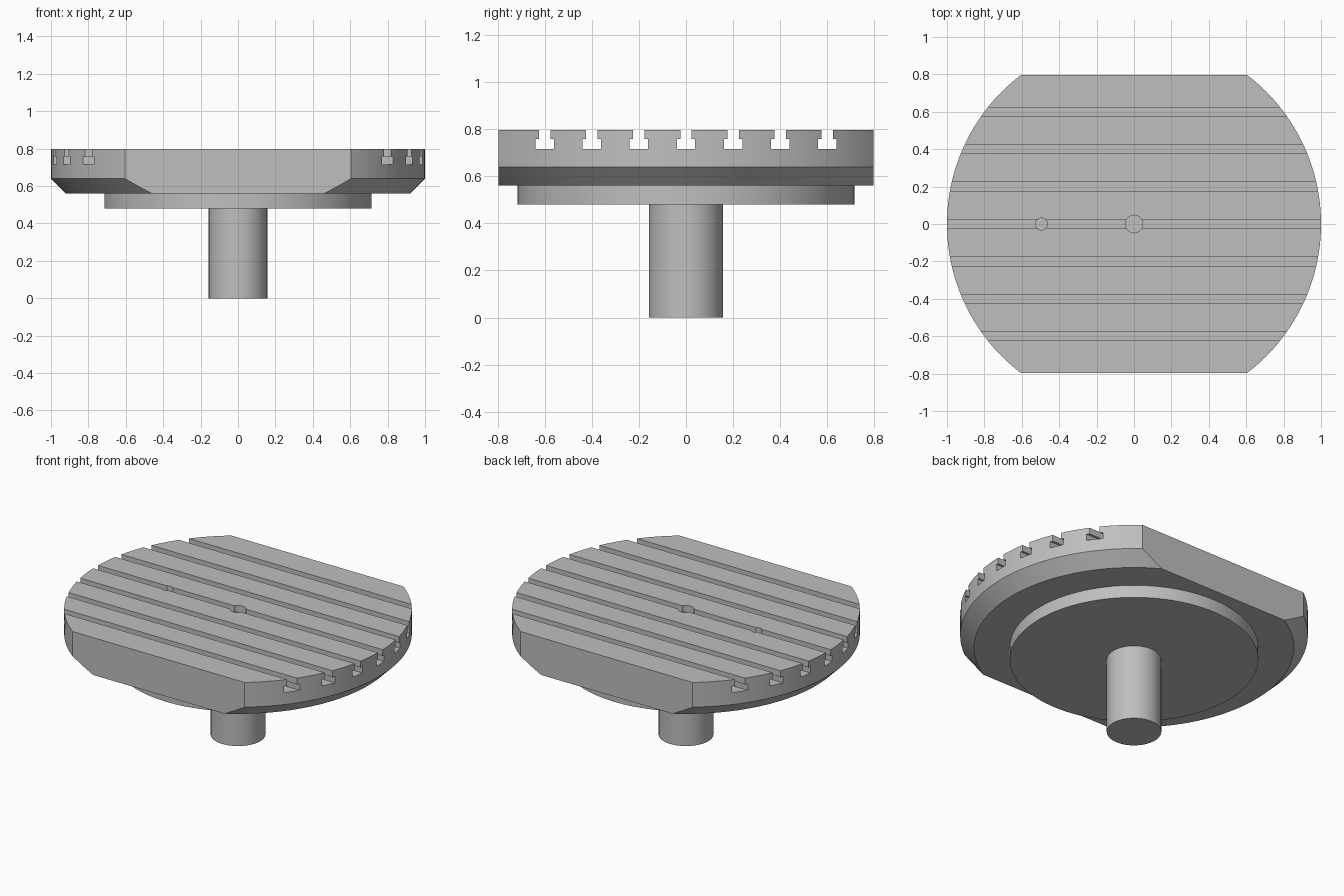
import bpy
import bmesh
from math import cos, sin, tau, radians

if "Cube" in bpy.data.objects:
    bpy.data.objects.remove(bpy.data.objects["Cube"], do_unlink=True)

steel = bpy.data.materials.new("machined_grey")
steel.use_nodes = True
GREY = (0.52, 0.52, 0.52, 1)
steel.diffuse_color = GREY
steel.node_tree.nodes["Principled BSDF"].inputs["Base Color"].default_value = GREY

TOP, RIM, UNDER, STEP = 0.797, 0.64, 0.56, 0.48
FLAT = 0.797       # half depth between the two flats
SEGMENTS = 160


def finish(name, bm):
    bmesh.ops.recalc_face_normals(bm, faces=bm.faces)
    mesh = bpy.data.meshes.new(name)
    bm.to_mesh(mesh)
    bm.free()
    mesh.materials.append(steel)
    obj = bpy.data.objects.new(name, mesh)
    bpy.context.collection.objects.link(obj)
    return obj


def lathe(name, profile, x=0, segments=SEGMENTS):
    """Closed solid turned from (radius, z) points, bottom to top."""
    bm = bmesh.new()
    rings = [[bm.verts.new((x + r * cos(tau * i / segments), r * sin(tau * i / segments), z))
              for i in range(segments)] for r, z in profile]
    for low, high in zip(rings, rings[1:]):
        for i in range(segments):
            j = (i + 1) % segments
            bm.faces.new((low[i], low[j], high[j], high[i]))
    bm.faces.new(rings[0][::-1])
    bm.faces.new(rings[-1])
    return finish(name, bm)


def extrude_x(name, outlines, half):
    """Prisms along x from closed (y, z) outlines."""
    bm = bmesh.new()
    for outline in outlines:
        a, b = ([bm.verts.new((s * half, y, z)) for y, z in outline] for s in (-1, 1))
        bm.faces.new(a)
        bm.faces.new(b[::-1])
        for i in range(len(a)):
            j = (i + 1) % len(a)
            bm.faces.new((a[i], a[j], b[j], b[i]))
    return finish(name, bm)


def cut(target, cutter, operation="DIFFERENCE"):
    mod = target.modifiers.new("cut", "BOOLEAN")
    mod.operation, mod.solver, mod.object = operation, "EXACT", cutter
    cutter.hide_render = True
    bpy.context.view_layer.objects.active = target
    bpy.ops.object.modifier_apply(modifier=mod.name)
    bpy.data.objects.remove(cutter, do_unlink=True)


# Round table with a chamfered underside and two flats
table = lathe("table_plate", [(0.92, UNDER), (1, RIM), (1, TOP)])
box = [(-FLAT, 0), (FLAT, 0), (FLAT, 1), (-FLAT, 1)]
cut(table, extrude_x("flats_cutter", [box], 2), "INTERSECT")

# Seven T-slots across the table
NECK, FOOT, LEDGE, FLOOR = 0.024, 0.039, 0.757, 0.716
half_tee = [(FOOT, FLOOR), (FOOT, LEDGE), (NECK, LEDGE), (NECK, 0.9)]
tee = half_tee + [(-y, z) for y, z in reversed(half_tee)]
slots = [[(y + 0.2 * k, z) for y, z in tee] for k in range(-3, 4)]
cut(table, extrude_x("slot_cutter", slots, 1.2))

# Centre bore and small locating hole
for x, radius in ((0, 0.047), (-0.495, 0.032)):
    cut(table, lathe("hole_cutter", [(radius, RIM), (radius, 0.9)], x, 48))

# Stepped flange and central shaft
flange = lathe("flange", [(0.715, STEP), (0.715, UNDER)])
shaft = lathe("shaft", [(0.157, 0), (0.157, STEP)], segments=64)

bpy.ops.object.select_all(action="DESELECT")
for part in (table, flange, shaft):
    part.select_set(True)
bpy.context.view_layer.objects.active = table
bpy.ops.object.shade_smooth_by_angle(angle=radians(25))
